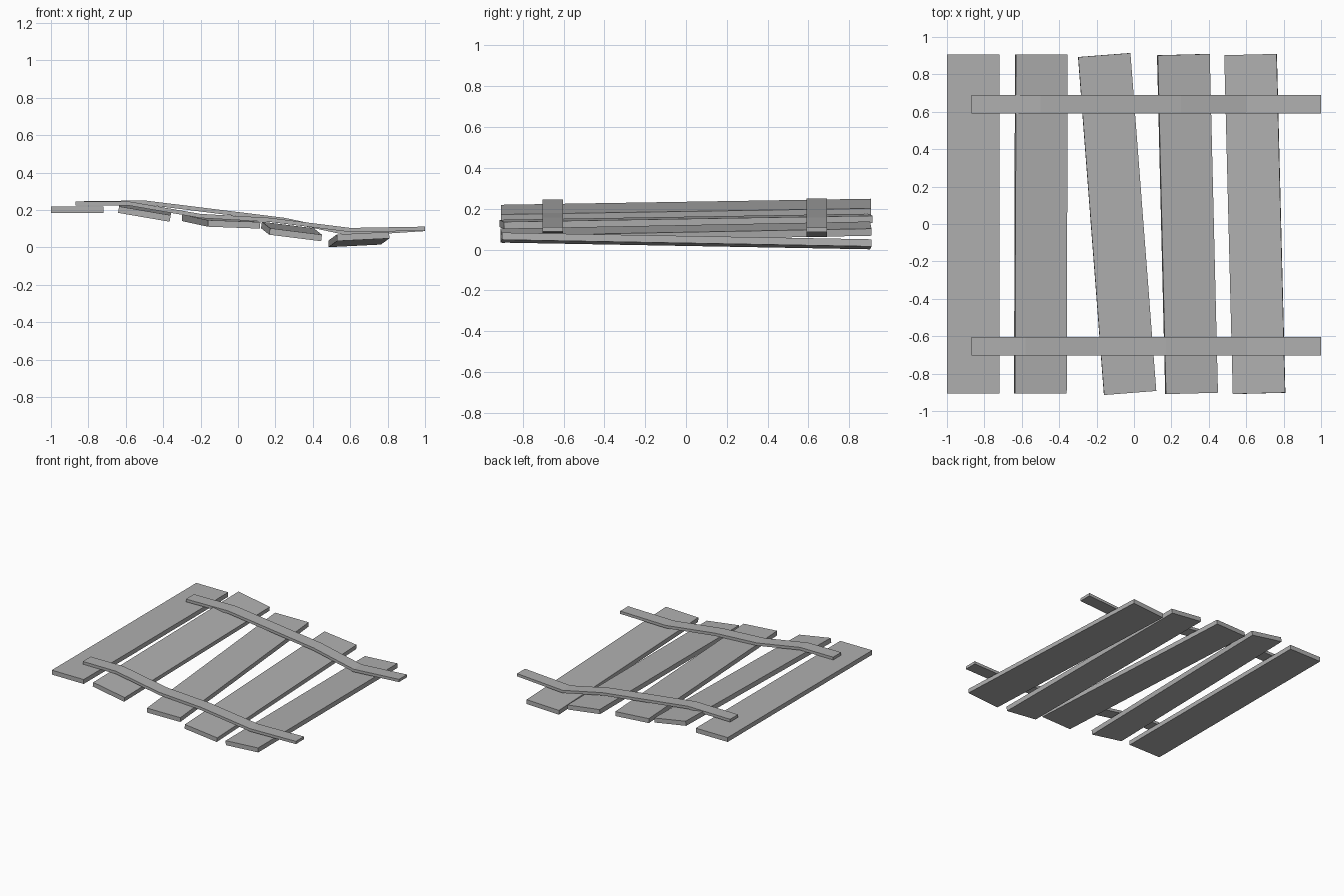
import bpy, bmesh

if "Cube" in bpy.data.objects:
    bpy.data.objects.remove(bpy.data.objects["Cube"])

# Dark grey weathered wood
wood = bpy.data.materials.new("dark_grey_wood")
wood.diffuse_color = (0.43, 0.43, 0.43, 1)
wood.use_nodes = True
wood.node_tree.nodes["Principled BSDF"].inputs["Base Color"].default_value = wood.diffuse_color

# Planks: name, centre x, centre z, rotation (pitch, roll, yaw)
PLANKS = [
    ("plank_1", -0.86, 0.201, (0, 0, 0)),
    ("plank_2", -0.498, 0.193, (0.0166, 0.17, 0)),
    ("plank_3", -0.09, 0.138, (0.0166, 0.036, 0.077)),
    ("plank_4", 0.286, 0.085, (0.0193, 0.125, 0.0266)),
    ("plank_5", 0.646, 0.042, (-0.0182, -0.05, 0.026)),
]
for name, x, z, rot in PLANKS:
    bpy.ops.mesh.primitive_cube_add(size=1, location=(x, 0, z), rotation=rot)
    ob = bpy.context.object
    ob.name = name
    ob.scale = (0.28, 1.812, 0.035)
    ob.data.materials.append(wood)


# Bent strap: a thin side profile pulled across its width
def strap(name, y, path, width=0.10, thick=0.022):
    bm = bmesh.new()
    h = thick / 2
    outline = [(x, z + h) for x, z in path] + [(x, z - h) for x, z in reversed(path)]
    face = bm.faces.new([bm.verts.new((x, y - width / 2, z)) for x, z in outline])
    ext = bmesh.ops.extrude_face_region(bm, geom=[face])
    moved = [v for v in ext["geom"] if isinstance(v, bmesh.types.BMVert)]
    bmesh.ops.translate(bm, verts=moved, vec=(0, width, 0))
    bmesh.ops.recalc_face_normals(bm, faces=bm.faces)
    me = bpy.data.meshes.new(name)
    bm.to_mesh(me)
    bm.free()
    me.materials.append(wood)
    bpy.context.collection.objects.link(bpy.data.objects.new(name, me))


strap("front_strap", -0.653, [(-0.87, 0.234), (-0.58, 0.234), (-0.2, 0.168),
                              (0.17, 0.147), (0.6, 0.093), (1.0, 0.100)])
strap("back_strap", 0.64, [(-0.87, 0.235), (-0.5, 0.240), (0.25, 0.147),
                           (0.6, 0.072), (1.0, 0.098)])
